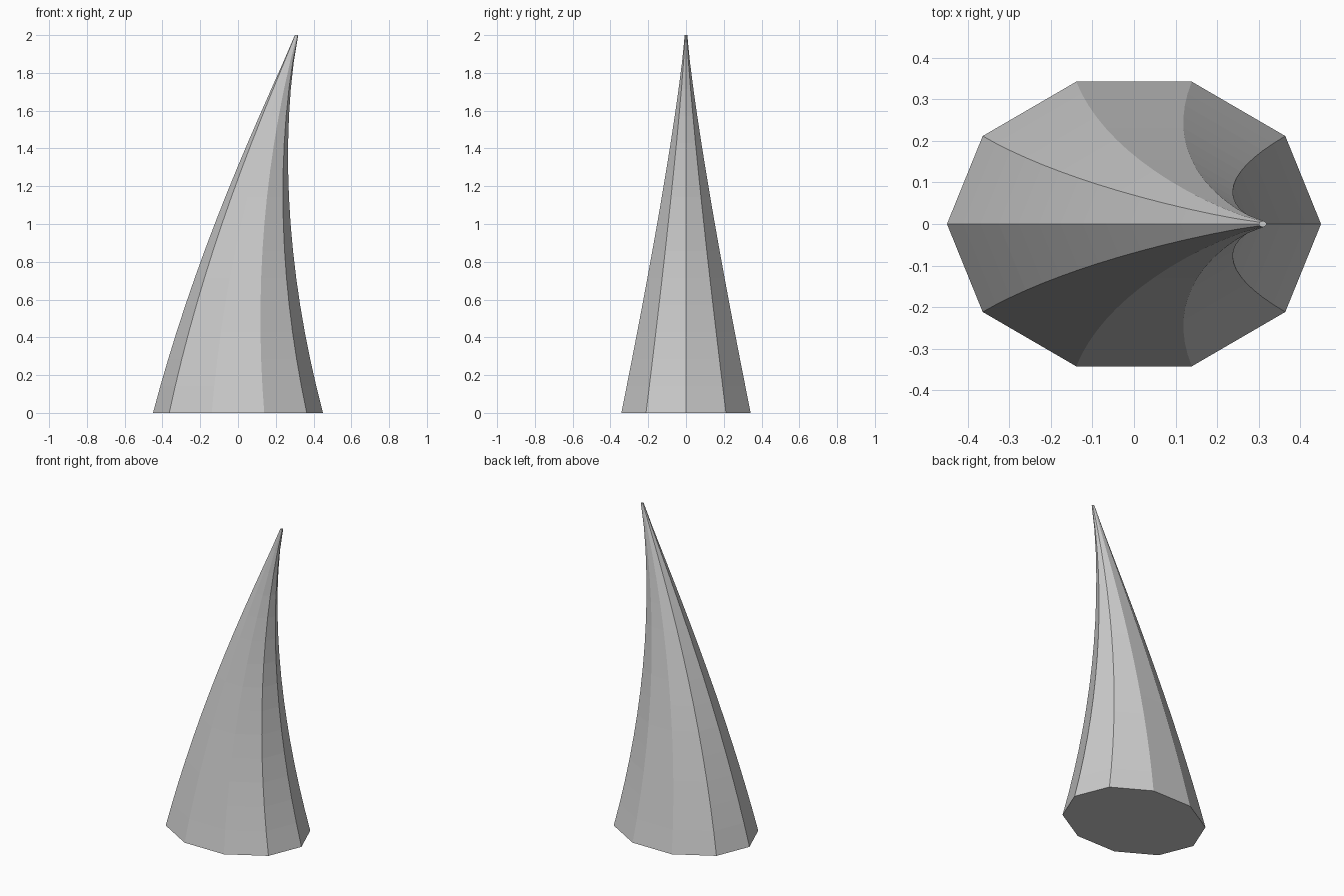
import bpy, bmesh
from math import cos, sin, tau

if "Cube" in bpy.data.objects:
    bpy.data.objects.remove(bpy.data.objects["Cube"])

SIDES, RINGS = 10, 14
RX, RY, HEIGHT, LEAN = 0.45, 0.36, 2.0, 0.31

bm = bmesh.new()

# Oval ten-sided rings, shrinking and leaning towards the tip
rings = []
for i in range(RINGS + 1):
    t = i / RINGS
    s = 0.02 + 0.98 * (1 - t) ** 1.2
    cx = LEAN * t * t
    rings.append([bm.verts.new((cx + RX * s * cos(tau * k / SIDES),
                                RY * s * sin(tau * k / SIDES),
                                HEIGHT * t)) for k in range(SIDES)])

# Side walls
for a, b in zip(rings, rings[1:]):
    for k in range(SIDES):
        n = (k + 1) % SIDES
        bm.faces.new((a[k], a[n], b[n], b[k]))

# Base and tip caps
bm.faces.new(rings[0][::-1])
bm.faces.new(rings[-1])

mesh = bpy.data.meshes.new("curved_horn")
bm.to_mesh(mesh)
bm.free()
horn = bpy.data.objects.new("curved_horn", mesh)
bpy.context.collection.objects.link(horn)
